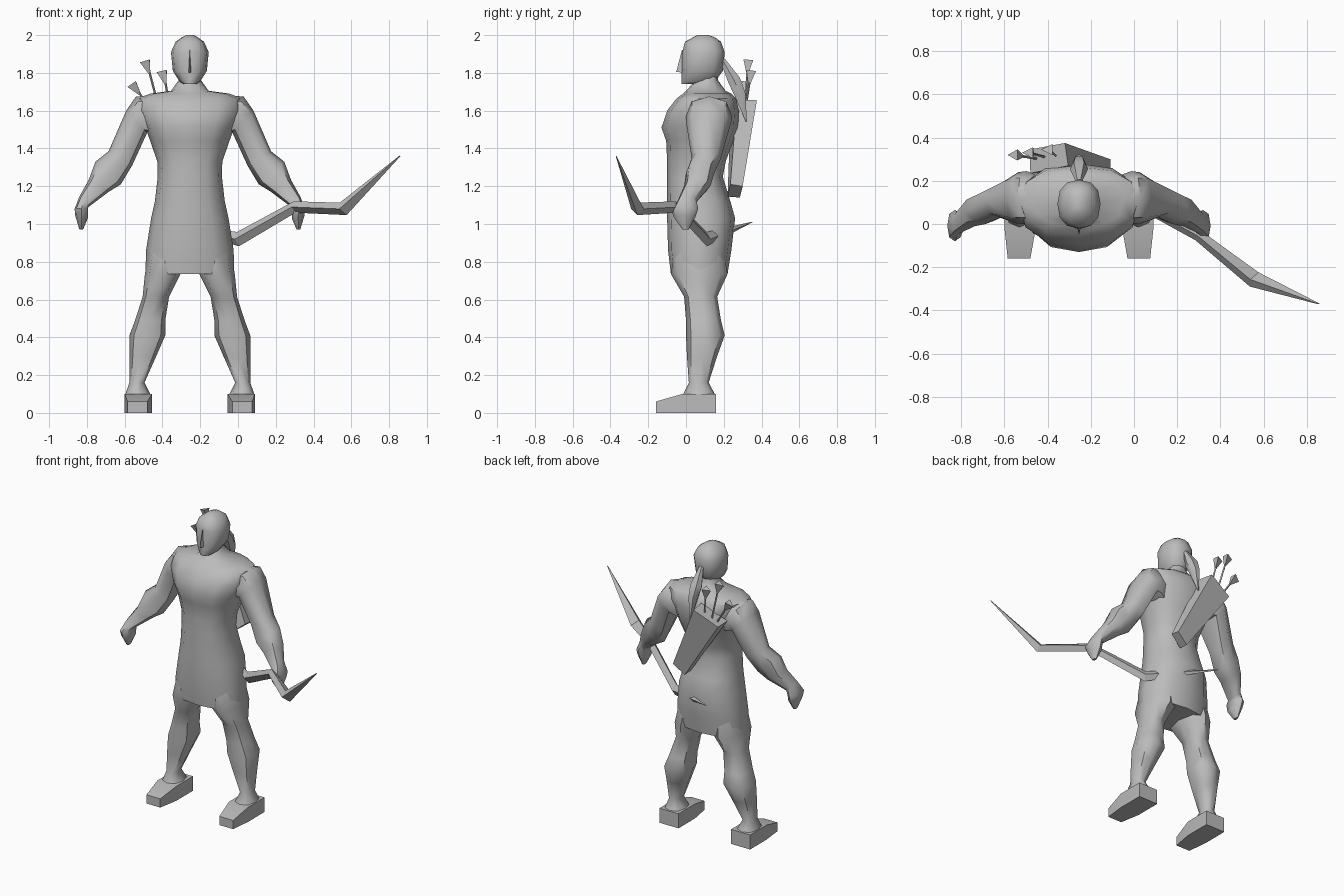
import bpy, bmesh, math
from mathutils import Vector

CX = -0.255  # body centre line
grey = bpy.data.materials.new("plain grey")
grey.diffuse_color = (0.5, 0.5, 0.5, 1)


def ring(c, u, v, n=12, e=0.85):
    """Rounded closed section about c spanned by half-axes u and v."""
    f = lambda t: math.copysign(abs(t) ** e, t) if abs(t) > 1e-6 else 0.0
    c, u, v = Vector(c), Vector(u), Vector(v)
    return [c + u * f(math.cos(2 * math.pi * i / n)) + v * f(math.sin(2 * math.pi * i / n))
            for i in range(n)]


def level(z, x0, x1, y0, y1, n=12, e=0.85):
    """Horizontal section from its extents."""
    return ring(((x0 + x1) / 2, (y0 + y1) / 2, z), ((x1 - x0) / 2, 0, 0), (0, (y1 - y0) / 2, 0), n, e)


def loft(name, rings, dx=0.0, mirror=False, angle=50):
    bm = bmesh.new()
    s = -1 if mirror else 1
    vs = [[bm.verts.new((s * p.x + dx, p.y, p.z)) for p in map(Vector, r)] for r in rings]
    n = len(vs[0])
    for a, b in zip(vs, vs[1:]):
        for i in range(n):
            j = (i + 1) % n
            bm.faces.new((a[i], a[j], b[j], b[i]))
    bm.faces.new(vs[0])
    bm.faces.new(vs[-1])
    bmesh.ops.remove_doubles(bm, verts=bm.verts, dist=1e-4)
    bmesh.ops.recalc_face_normals(bm, faces=bm.faces)
    me = bpy.data.meshes.new(name)
    bm.to_mesh(me)
    bm.free()
    me.materials.append(grey)
    ob = bpy.data.objects.new(name, me)
    bpy.context.collection.objects.link(ob)
    if angle:
        bpy.ops.object.select_all(action='DESELECT')
        ob.select_set(True)
        bpy.context.view_layer.objects.active = ob
        bpy.ops.object.shade_smooth_by_angle(angle=math.radians(angle))
    return ob


# Torso and neck: height, half width, front, back
torso = [(0.735, .235, -.08, .22), (0.86, .232, -.095, .24), (1.03, .205, -.10, .26),
         (1.12, .185, -.10, .235), (1.25, .17, -.10, .195), (1.33, .172, -.10, .21),
         (1.44, .21, -.105, .25), (1.51, .235, -.13, .275), (1.60, .28, -.10, .28),
         (1.665, .275, -.05, .265), (1.69, .21, -.015, .24), (1.705, .10, 0, .21),
         (1.76, .06, .05, .17), (1.83, .055, .05, .17)]
loft("torso", [level(z, -h, h, a, b) for z, h, a, b in torso], CX)

# Head: height, half width, front, back
head = [(1.74, .035, -.025, .14), (1.755, .055, -.025, .155), (1.81, .09, -.022, .195),
        (1.91, .10, -.02, .205), (1.965, .075, -.005, .185), (1.99, .04, .04, .15), (2.0, .02, .06, .12)]
loft("head", [level(z, -h, h, a, b) for z, h, a, b in head], CX)

# Nose wedge
loft("nose", [[(-.012, .0, 1.80), (0, -.052, 1.805), (.012, .0, 1.80)],
              [(-.004, .0, 1.92), (0, -.022, 1.92), (.004, .0, 1.92)]], CX, angle=0)

# Ponytail
loft("ponytail", [ring((0, .195, 1.865), (.014, 0, 0), (0, .012, .012), 6),
                  ring((0, .255, 1.76), (.042, 0, 0), (0, .034, .016), 6),
                  ring((0, .285, 1.69), (.03, 0, 0), (0, .032, .01), 6),
                  ring((0, .32, 1.54), (.003, 0, 0), (0, .003, 0), 6)], CX)

# Legs: height, inner, outer, front, back
leg = [(.86, .04, .215, -.06, .20), (.735, .05, .238, -.08, .22), (.615, .11, .25, -.01, .165),
       (.49, .13, .29, 0, .185), (.41, .13, .32, 0, .205), (.30, .178, .32, .005, .165),
       (.16, .24, .32, .015, .12), (.09, .205, .345, -.02, .158)]
# Feet: y, inner, outer, top
foot = [(-.16, .225, .33, .06), (-.02, .2, .345, .10), (.16, .2, .345, .10)]
# Arms: outer x,z, inner x,z, front, back
arm = [(.20, 1.68, .15, 1.44, .0, .22), (.285, 1.675, .20, 1.465, .0, .245),
       (.337, 1.60, .225, 1.485, .0, .24), (.43, 1.385, .305, 1.31, .03, .185),
       (.50, 1.33, .365, 1.21, .0, .15), (.535, 1.235, .43, 1.17, -.01, .13),
       (.585, 1.145, .53, 1.095, -.045, .055), (.61, 1.08, .54, 1.085, -.08, .065),
       (.607, 1.045, .54, 1.03, -.065, .05), (.585, .972, .565, .972, -.02, .015)]

for side, m in (("left", False), ("right", True)):
    loft(side + "_leg", [level(z, a, b, c, d, 8) for z, a, b, c, d in leg], CX, m)
    loft(side + "_foot", [[(a, y, 0), (b, y, 0), (b, y, t), (a, y, t)] for y, a, b, t in foot], CX, m, 40)
    loft(side + "_arm", [ring(((ox + ix) / 2, (f + b) / 2, (oz + iz) / 2),
                              ((ox - ix) / 2, 0, (oz - iz) / 2), (0, (b - f) / 2, 0), 8)
                         for ox, oz, ix, iz, f, b in arm], CX, m)

# Quiver slung diagonally on the back
loft("quiver", [[(-.485, .345, 1.57), (-.32, .375, 1.655), (-.305, .27, 1.66), (-.48, .235, 1.57)],
                [(-.19, .285, 1.14), (-.11, .30, 1.20), (-.11, .235, 1.21), (-.19, .22, 1.145)]], angle=0)

# Arrows: tail end and a point inside the quiver
for i, (t, b) in enumerate([((-.485, .33, 1.865), (-.41, .31, 1.58)),
                            ((-.555, .32, 1.745), (-.43, .30, 1.55)),
                            ((-.395, .345, 1.81), (-.355, .31, 1.58))]):
    t, b = Vector(t), Vector(b)
    d = (t - b).normalized()
    u = d.cross(Vector((0, 1, 0))).normalized()
    v = d.cross(u)
    loft(f"arrow_shaft_{i+1}", [ring(p, u * .006, v * .006, 4, 1) for p in (b, t - d * .03)], angle=0)
    loft(f"arrow_fletching_{i+1}", [ring(t - d * .075, u * .005, v * .005, 3, 1),
                                    ring(t, u * .036, v * .03, 3, 1)], angle=0)

# Bow: tip, bend, grip, bend, tip as diamond sections
bow = [((.857, -.37, 1.36), (.002, 0, -.002), (.002, .002, 0)),
       ((.557, -.257, 1.08), (.018, 0, -.033), (.02, .033, 0)),
       ((.30, -.055, 1.09), (.005, 0, -.03), (.016, .02, 0)),
       ((.0, .11, .92), (.005, 0, -.038), (.016, .02, 0)),
       ((-.40, .35, 1.01), (0, 0, -.002), (.002, .002, 0))]
loft("bow", [ring(c, u, v, 4, 1) for c, u, v in bow], angle=0)
